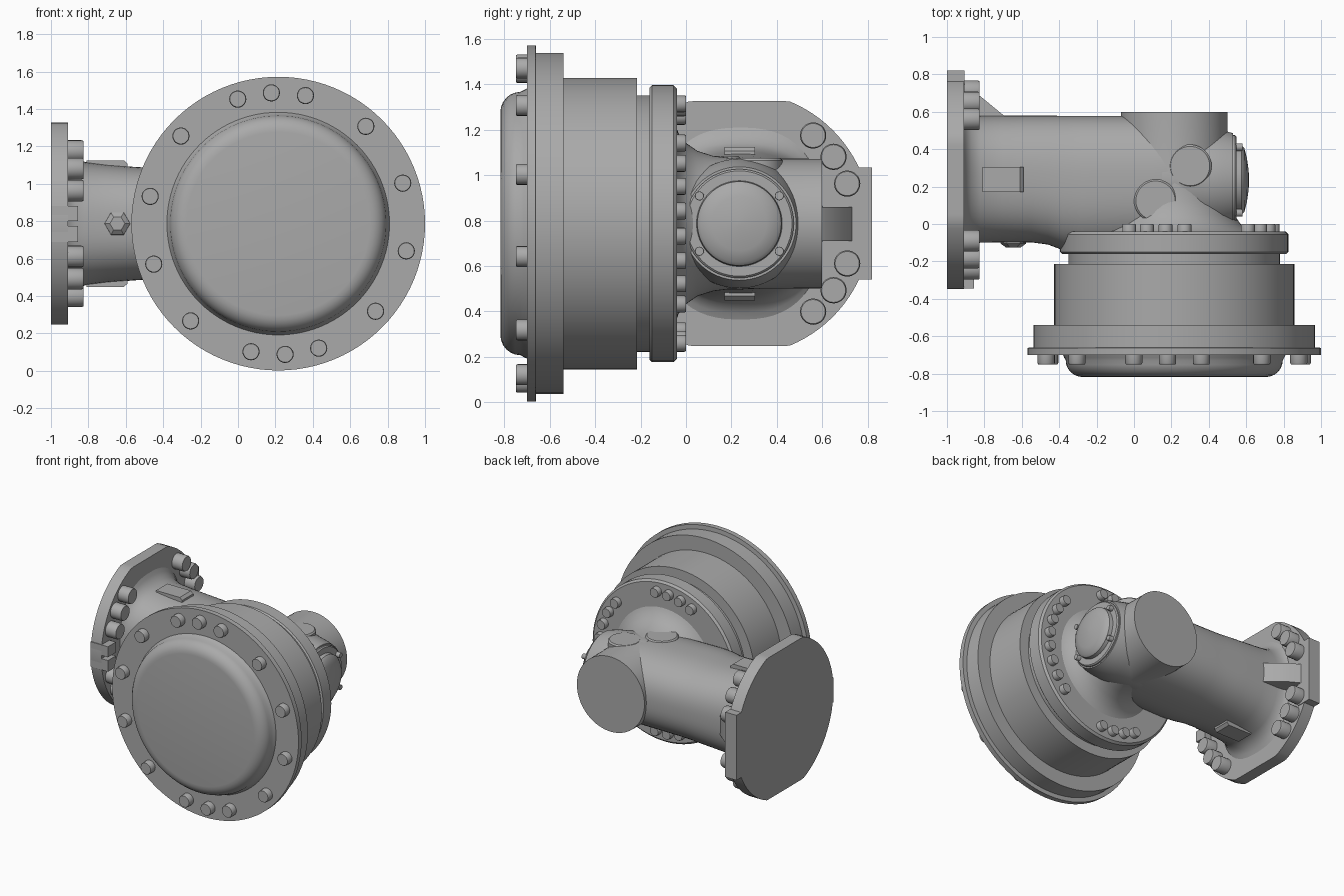
import bpy, bmesh
from math import sin, cos, pi, radians, sqrt

cube = bpy.data.objects.get("Cube")
if cube:
    bpy.data.objects.remove(cube)

metal = bpy.data.materials.new("cast grey")
metal.use_nodes = True
GREY = (0.40, 0.40, 0.40, 1)
metal.diffuse_color = GREY
metal.node_tree.nodes["Principled BSDF"].inputs["Base Color"].default_value = GREY

CX, CY, CZ = 0.215, 0.235, 0.787   # drum axis x, arm axis y, shared height
parts = []


def loft(name, rings):
    """Skin a list of equal-length point rings and cap both ends."""
    bm = bmesh.new()
    loops = [[bm.verts.new(p) for p in ring] for ring in rings]
    n = len(loops[0])
    for a, b in zip(loops, loops[1:]):
        for i in range(n):
            j = (i + 1) % n
            bm.faces.new((a[i], a[j], b[j], b[i]))
    bm.faces.new(loops[0])
    bm.faces.new(loops[-1])
    bmesh.ops.recalc_face_normals(bm, faces=bm.faces)
    mesh = bpy.data.meshes.new(name)
    bm.to_mesh(mesh)
    bm.free()
    mesh.materials.append(metal)
    ob = bpy.data.objects.new(name, mesh)
    bpy.context.collection.objects.link(ob)
    parts.append(ob)
    return ob


def lathe(name, axis, centre, profile, n=64):
    """Revolve (radius, position) pairs about an axis; centre is the other two coordinates."""
    rings = []
    for r, t in profile:
        ring = []
        for i in range(n):
            a = 2 * pi * i / n
            u, v = centre[0] + r * cos(a), centre[1] + r * sin(a)
            ring.append((t, u, v) if axis == "x" else (u, t, v) if axis == "y" else (u, v, t))
        rings.append(ring)
    return loft(name, rings)


def box(name, x0, x1, y0, y1, z0, z1):
    return loft(name, [[(x0, y0, z), (x1, y0, z), (x1, y1, z), (x0, y1, z)] for z in (z0, z1)])


def bolt(name, axis, centre, r, base, tip):
    bevel = (tip - base) * 0.12
    lathe(name, axis, centre, [(r, base), (r, tip - bevel), (r * 0.92, tip)], 20)


# Wheel hub: stepped drum with its front flange
hub = (CX, CZ)
lathe("drum", "y", hub, [
    (0.785, -0.70), (0.785, -0.662), (0.752, -0.66), (0.752, -0.54), (0.642, -0.54),
    (0.642, -0.215), (0.565, -0.215), (0.565, -0.16), (0.60, -0.16), (0.61, -0.15),
    (0.61, -0.055), (0.595, -0.04)], 96)

# Rounded front cover
cover = [(0.60, -0.69), (0.588, -0.715)]
cover += [(0.49 + 0.09 * cos(a), -0.73 - 0.088 * sin(a))
          for a in [radians(d) for d in range(0, 91, 15)]]
lathe("front_cover", "y", hub, cover, 96)

# Front flange bolts, evenly spaced with one extra at top and bottom
for i, deg in enumerate([18 + 30 * k for k in range(12)] + [93, 273]):
    a = radians(deg)
    bolt(f"flange_bolt_{i}", "y", (CX + 0.70 * cos(a), CZ + 0.70 * sin(a)), 0.046, -0.69, -0.75)

# Bolts on the rear of the drum, in three groups
for i, deg in enumerate([-42, -30, -18, -6, 6, 18, 30, 42] +
                        [s * d for s in (1, -1) for d in (84, 95, 106, 117)]):
    a = radians(deg)
    bolt(f"rear_bolt_{i}", "y", (CX + 0.53 * cos(a), CZ + 0.53 * sin(a)), 0.037, -0.05, 0.0)

# Flared neck running through to the flat rear end face
lathe("neck", "y", hub, [(0.46, -0.06), (0.40, -0.035), (0.355, 0.0), (0.32, 0.05),
                         (0.298, 0.12), (0.288, 0.2), (0.285, 0.60)])


# Arm: rounded-square sections along x, flared at the mounting plate and drum
def arm_ring(x, front, back, half, power=2.5, n=64):
    ring = []
    for i in range(n):
        a = 2 * pi * i / n
        c, s = cos(a), sin(a)
        k = (abs(c) ** power + abs(s) ** power) ** (-1 / power)
        ring.append((x, (front + back) / 2 + (back - front) / 2 * k * c, CZ + half * k * s))
    return ring


loft("arm", [arm_ring(*s) for s in (
    (-0.92, -0.13, 0.61, 0.45), (-0.90, -0.115, 0.595, 0.395), (-0.87, -0.105, 0.585, 0.355),
    (-0.82, -0.10, 0.58, 0.33), (-0.70, -0.098, 0.58, 0.315), (-0.55, -0.098, 0.58, 0.303),
    (-0.46, -0.11, 0.58, 0.298), (-0.38, -0.14, 0.578, 0.295), (-0.28, -0.155, 0.578, 0.293),
    (0.10, -0.15, 0.578, 0.29), (0.22, -0.10, 0.57, 0.285))])

# Side housing with its bolted domed cap
side = (CY, CZ)
lathe("side_housing", "x", side, [(0.29, 0.15), (0.285, 0.38), (0.265, 0.48), (0.25, 0.53)])
lathe("cap_rim", "x", side, [(0.24, 0.52), (0.24, 0.54), (0.232, 0.548)])
lathe("domed_cap", "x", side, [(0.19, 0.54), (0.185, 0.575), (0.17, 0.59), (0.12, 0.603),
                               (0.06, 0.612), (0.01, 0.616)])
for i, (sy, sz) in enumerate([(1, 1), (1, -1), (-1, 1), (-1, -1)]):
    bolt(f"cap_bolt_{i}", "x", (CY + sy * 0.176, CZ + sz * 0.122), 0.02, 0.53, 0.58)

# Round plugs on top of the arm
for i, (x, y, top) in enumerate([(0.115, 0.125, 1.085), (0.30, 0.31, 1.075)]):
    lathe(f"top_plug_{i}", "z", (x, y), [(0.115, 0.95), (0.115, top - 0.01), (0.105, top)], 40)

# Mounting plate: disc cut flat at top and bottom, with square tabs front and back
outline = []
for i in range(96):
    a = 2 * pi * i / 96
    dz = max(-0.54, min(0.54, 0.582 * sin(a)))
    outline.append((CY + 0.582 * cos(a), CZ + dz))
loft("mounting_plate", [[(x, y, z) for y, z in outline] for x in (-1.0, -0.91)])
box("rear_tab", -1.0, -0.905, 0.70, 0.82, 0.54, 1.035)
for i, (z0, z1) in enumerate([(0.69, 0.775), (0.80, 0.88)]):
    box(f"front_tab_{i}", -1.0, -0.855, -0.345, -0.25, z0, z1)
box("front_tab_core", -1.0, -0.93, -0.345, -0.25, 0.69, 0.88)

# Mounting bolts, mirrored in both directions
for sy in (1, -1):
    for sz in (1, -1):
        for k, (dy, dz) in enumerate([(0.325, 0.388), (0.415, 0.294), (0.475, 0.176)]):
            bolt(f"mount_bolt_{sy}_{sz}_{k}", "x", (CY + sy * dy, CZ + sz * dz), 0.058, -0.92, -0.825)

# Rear gusset between the arm and the mounting plate
loft("rear_gusset", [[(-0.92, 0.5, z), (-0.66, 0.5, z), (-0.69, 0.575, z), (-0.83, 0.69, z),
                      (-0.92, 0.74, z)] for z in (0.71, 0.86)])

# Wedge lugs above and below the arm
for name, s in (("top_lug", 1), ("bottom_lug", -1)):
    loft(name, [[(-0.81, y, CZ + s * 0.25), (-0.59, y, CZ + s * 0.25), (-0.59, y, CZ + s * 0.32),
                 (-0.61, y, CZ + s * 0.338), (-0.81, y, CZ + s * 0.338)] for y in (0.17, 0.305)])

# Six-sided plug on the front of the arm
lathe("front_plug", "y", (-0.645, CZ), [(0.072, -0.06), (0.068, -0.105), (0.04, -0.125)], 6)

for ob in bpy.context.selected_objects:
    ob.select_set(False)
for ob in parts:
    ob.select_set(True)
bpy.context.view_layer.objects.active = parts[0]
bpy.ops.object.shade_smooth_by_angle(angle=radians(32))
